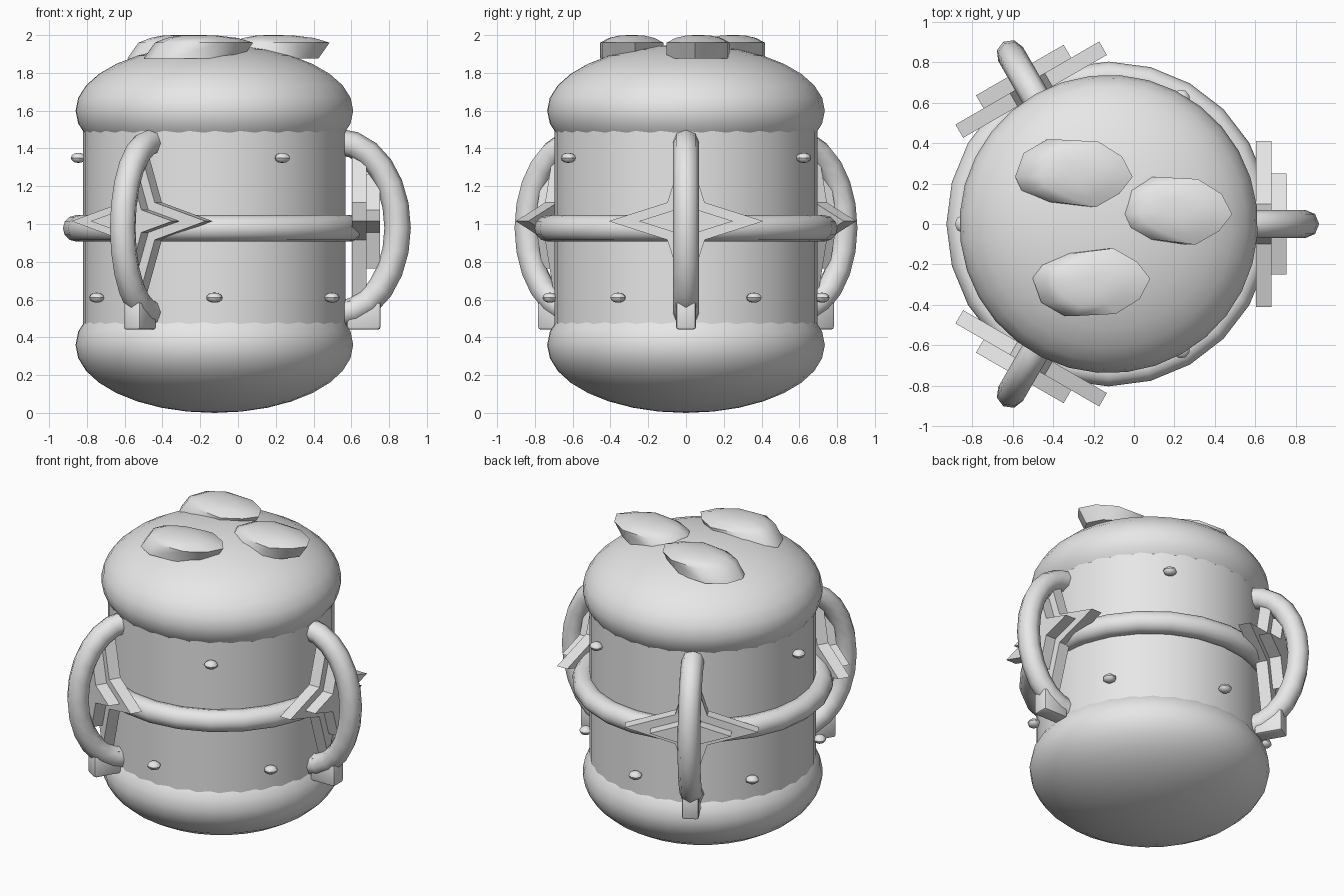
import bpy, bmesh
from math import sin, cos, pi, radians
from mathutils import Matrix, Vector

cube = bpy.data.objects.get("Cube")
if cube:
    bpy.data.objects.remove(cube, do_unlink=True)

CENTRE = Vector((-0.125, 0, 0))
grey = bpy.data.materials.new("plain_grey")
grey.use_nodes = True
grey.diffuse_color = (0.8, 0.8, 0.8, 1)
grey.node_tree.nodes["Principled BSDF"].inputs["Base Color"].default_value = (0.8, 0.8, 0.8, 1)


def add(name, bm, matrix=None, smooth=40):
    """Turn a bmesh into a finished object."""
    bmesh.ops.recalc_face_normals(bm, faces=bm.faces)
    mesh = bpy.data.meshes.new(name)
    bm.to_mesh(mesh)
    bm.free()
    ob = bpy.data.objects.new(name, mesh)
    bpy.context.collection.objects.link(ob)
    ob.matrix_world = matrix if matrix else Matrix.Translation(CENTRE)
    return finish(ob, smooth)


def finish(ob, smooth=40):
    ob.data.materials.clear()
    ob.data.materials.append(grey)
    bpy.ops.object.select_all(action="DESELECT")
    ob.select_set(True)
    bpy.context.view_layer.objects.active = ob
    if smooth:
        bpy.ops.object.shade_smooth_by_angle(angle=radians(smooth))
    return ob


def around(angle, r=0, z=0):
    """Placement on the barrel at an angle, with local x pointing outwards."""
    return (Matrix.Translation(CENTRE) @ Matrix.Rotation(radians(angle), 4, "Z")
            @ Matrix.Translation((r, 0, z)))


def ellipsoid(name, size, matrix, u, v):
    bm = bmesh.new()
    bmesh.ops.create_uvsphere(bm, u_segments=u, v_segments=v, radius=1)
    bmesh.ops.scale(bm, vec=size, verts=bm.verts)
    return add(name, bm, matrix)


def prism_rings(bm, rings):
    """Skin stacked rings of points and close both ends."""
    loops = [[bm.verts.new(p) for p in ring] for ring in rings]
    n = len(loops[0])
    for a, b in zip(loops, loops[1:]):
        for i in range(n):
            bm.faces.new((a[i], a[(i + 1) % n], b[(i + 1) % n], b[i]))
    bm.faces.new(loops[0])
    bm.faces.new(loops[-1])


# Barrel body
bm = bmesh.new()
bmesh.ops.create_cone(bm, cap_ends=True, segments=32, radius1=0.695, radius2=0.695, depth=1.16)
add("barrel_body", bm, around(0, 0, 0.98))

# Rounded lid and base
ellipsoid("lid", (0.737, 0.737, 0.35), around(7, 0, 1.6), 32, 16)
ellipsoid("base", (0.737, 0.737, 0.36), around(7, 0, 0.36), 32, 16)

# Band around the middle
bpy.ops.mesh.primitive_torus_add(major_segments=24, minor_segments=12, major_radius=0.732,
                                 minor_radius=0.07, location=(CENTRE.x, 0, 0.977))
band = bpy.context.object
band.name = "middle_band"
finish(band, 50)


def handle(name, angle):
    curve = bpy.data.curves.new(name, "CURVE")
    curve.dimensions = "3D"
    curve.bevel_depth = 0.07
    curve.bevel_resolution = 2
    curve.use_fill_caps = True
    spline = curve.splines.new("POLY")
    steps = 12
    spline.points.add(steps)
    for i, p in enumerate(spline.points):
        t = pi * (i / steps - 0.5)
        p.co = (0.315 * cos(t), 0, 0.455 * sin(t), 1)
    ob = bpy.data.objects.new(name, curve)
    bpy.context.collection.objects.link(ob)
    ob.matrix_world = around(angle, 0.655, 0.98)
    bpy.ops.object.select_all(action="DESELECT")
    ob.select_set(True)
    bpy.context.view_layer.objects.active = ob
    bpy.ops.object.convert(target="MESH")
    finish(bpy.context.object, 50)


def star(name, angle, r, tip, notch):
    """Four-pointed plate facing outwards."""
    outline = []
    for i in range(8):
        d = tip if i % 2 == 0 else notch
        outline.append((d * cos(i * pi / 4), d * sin(i * pi / 4)))
    bm = bmesh.new()
    prism_rings(bm, [[(x, y, z) for y, z in outline] for x in (0, 0.076)])
    add(name, bm, around(angle, r, 1.015), 0)


# Three handles, each with a stepped star plate and a foot block
for n, angle in enumerate((0, 120, 240), 1):
    handle(f"handle_{n}", angle)
    star(f"large_star_{n}", angle, 0.728, 0.41, 0.14)
    star(f"small_star_{n}", angle, 0.802, 0.25, 0.085)
    bm = bmesh.new()
    bmesh.ops.create_cube(bm, size=1)
    bmesh.ops.scale(bm, vec=(0.18, 0.105, 0.155), verts=bm.verts)
    bmesh.ops.bevel(bm, geom=bm.edges[:], offset=0.015, segments=2, affect="EDGES", profile=0.5)
    add(f"handle_foot_{n}", bm, around(angle, 0.79, 0.518))

# Rivets in two rows
rivets = [(a, 1.35) for a in (60, 180, 300)] + [(a, 0.61) for a in range(30, 360, 60)]
for n, (angle, z) in enumerate(rivets, 1):
    ellipsoid(f"rivet_{n}", (0.04, 0.043, 0.027), around(angle, 0.72, z), 8, 6)

# Leaning domed lumps on the lid
OUTLINE = [(-1, -0.1), (-0.84, 0.6), (-0.4, 1), (0.35, 0.94), (0.8, 0.5),
           (1, -0.1), (0.75, -0.6), (0.3, -1), (-0.45, -0.85), (-0.88, -0.5)]
LUMPS = [("back_lump", -0.297, 0.25, 1), ("left_lump", 0.195, 0.065, 1),
         ("front_lump", -0.21, -0.287, -1)]
for name, x, y, flip in LUMPS:
    rings = []
    for z, scale, lean in ((1.875, 1, -0.03), (1.96, 1, 0.03), (1.985, 0.72, 0.02),
                           (1.998, 0.38, 0), (2.0, 0.1, -0.01)):
        rings.append([(0.26 * scale * px + lean, flip * 0.167 * scale * py, z)
                      for px, py in OUTLINE])
    bm = bmesh.new()
    prism_rings(bm, rings)
    add(name, bm, Matrix.Translation((x, y, 0)), 50)
